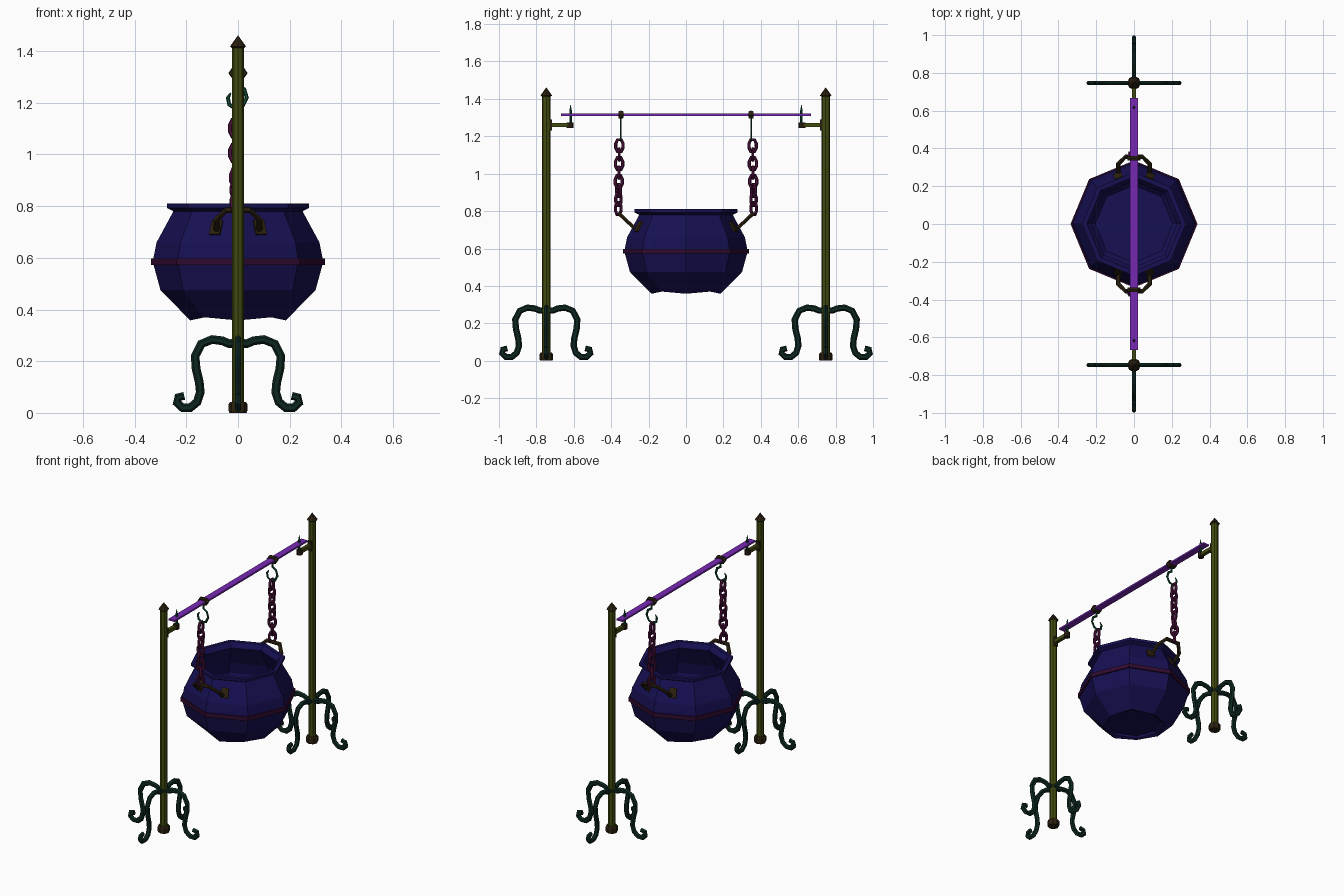
import bpy, bmesh
from math import cos, sin, pi, radians
from mathutils import Vector, Matrix

if "Cube" in bpy.data.objects:
    bpy.data.objects.remove(bpy.data.objects["Cube"])


def material(name, rgb):
    m = bpy.data.materials.new(name)
    m.diffuse_color = (*rgb, 1)
    m.use_nodes = True
    m.node_tree.nodes["Principled BSDF"].inputs["Base Color"].default_value = m.diffuse_color
    return m


NAVY = material("navy_iron", (0.008, 0.005, 0.085))
OLIVE = material("olive_iron", (0.055, 0.07, 0.005))
GREEN = material("dark_green_iron", (0.004, 0.02, 0.015))
HOOK = material("hook_green", (0.006, 0.075, 0.035))
PURPLE = material("purple_bar", (0.19, 0.022, 0.46))
PLUM = material("plum_chain", (0.08, 0.006, 0.05))
BAND = material("band_maroon", (0.03, 0.003, 0.03))
BROWN = material("brown_iron", (0.025, 0.015, 0.005))


def finish(name, bm, mat):
    bmesh.ops.recalc_face_normals(bm, faces=bm.faces)
    me = bpy.data.meshes.new(name)
    bm.to_mesh(me)
    bm.free()
    me.materials.append(mat)
    ob = bpy.data.objects.new(name, me)
    bpy.context.collection.objects.link(ob)
    return ob


def box(name, centre, size, mat):
    bm = bmesh.new()
    bmesh.ops.create_cube(bm, size=1)
    bmesh.ops.transform(bm, matrix=Matrix.Translation(centre) @ Matrix.Diagonal((*size, 1)), verts=bm.verts)
    return finish(name, bm, mat)


def lathe(name, profile, mat, centre=(0, 0), sides=8, closed=False):
    # profile of (radius, z) spun about a vertical axis
    bm = bmesh.new()
    rings = []
    for r, z in profile:
        rings.append([bm.verts.new((centre[0] + r * cos(2 * pi * i / sides),
                                    centre[1] + r * sin(2 * pi * i / sides), z)) for i in range(sides)])
    pairs = list(zip(rings, rings[1:]))
    if closed:
        pairs.append((rings[-1], rings[0]))
    else:
        bm.faces.new(rings[0])
        bm.faces.new(rings[-1])
    for a, b in pairs:
        for i in range(sides):
            j = (i + 1) % sides
            bm.faces.new((a[i], a[j], b[j], b[i]))
    return finish(name, bm, mat)


def sweep(bm, path, normal, wide, deep, sides=6, closed=False, tip=1.0):
    # flat path with an elliptical section: wide in the path plane, deep along its normal
    pts = [Vector(p) for p in path]
    n = Vector(normal).normalized()
    count, rings = len(pts), []
    for k, p in enumerate(pts):
        if closed:
            t = pts[(k + 1) % count] - pts[k - 1]
        else:
            t = pts[min(k + 1, count - 1)] - pts[max(k - 1, 0)]
        side = t.normalized().cross(n)
        f = tip if (k == count - 1 and not closed) else 1
        rings.append([bm.verts.new(p + f * (side * wide * cos(2 * pi * i / sides) + n * deep * sin(2 * pi * i / sides)))
                      for i in range(sides)])
    for k in range(count if closed else count - 1):
        a, b = rings[k], rings[(k + 1) % count]
        for i in range(sides):
            j = (i + 1) % sides
            bm.faces.new((a[i], a[j], b[j], b[i]))
    if not closed:
        bm.faces.new(rings[0])
        bm.faces.new(rings[-1])


# Cauldron: eight-sided hollow pot, recessed under the base
pot = lathe("cauldron", [(0.163, 0.385), (0.168, 0.372), (0.185, 0.358), (0.30, 0.475), (0.33, 0.585), (0.315, 0.66),
                         (0.25, 0.78), (0.275, 0.793), (0.275, 0.81), (0.25, 0.81), (0.228, 0.78), (0.295, 0.655),
                         (0.31, 0.585), (0.28, 0.485), (0.205, 0.405)], NAVY)
# The base rim arches up between four low corners
for v in pot.data.vertices:
    if v.co.z < 0.365 and abs(v.co.x) > 0.05 and abs(v.co.y) > 0.05:
        v.co.z += 0.012
lathe("cauldron_band", [(0.31, 0.572), (0.336, 0.572), (0.336, 0.598), (0.31, 0.598)], BAND, closed=True)

# Crossbar
box("crossbar", (0, 0, 1.315), (0.042, 1.335, 0.011), PURPLE)

LEG = [(0, .27), (.035, .268), (.06, .279), (.10, .284), (.142, .267), (.166, .22), (.162, .17), (.150, .12),
       (.146, .08), (.158, .042), (.185, .020), (.215, .020), (.237, .04), (.232, .06), (.208, .066)]
HOOK_PATH = [(0, 1.31), (0, 1.268), (.024, 1.253), (.034, 1.22), (.018, 1.188), (-.01, 1.178),
             (-.034, 1.193), (-.039, 1.22), (-.028, 1.238)]
LINK_ANGLES = (0, 90, 0, 90, 10, 60, -40, 40)

for s, end in ((-1, "front"), (1, "back")):
    py = 0.747 * s
    # Post with foot collar and pointed cap
    lathe(end + "_post", [(0.023, 0.01), (0.023, 1.42)], OLIVE, (0, py))
    lathe(end + "_post_foot", [(0.033, 0), (0.036, 0.008), (0.036, 0.035), (0.03, 0.043)], BROWN, (0, py))
    lathe(end + "_post_cap", [(0.024, 1.412), (0.031, 1.418), (0.001, 1.46)], BROWN, (0, py))

    # Four scrolled legs
    bm = bmesh.new()
    for dx, dy in ((1, 0), (-1, 0), (0, 1), (0, -1)):
        sweep(bm, [(dx * r, py + dy * r, z) for r, z in LEG], (dy, -dx, 0), 0.017, 0.013, tip=0.9)
    finish(end + "_scroll_legs", bm, GREEN)

    # Bracket and the pin that holds the bar
    box(end + "_bracket_plate", (0, 0.723 * s, 1.26), (0.026, 0.012, 0.06), BROWN)
    box(end + "_bracket_arm", (0, 0.675 * s, 1.26), (0.022, 0.10, 0.022), OLIVE)
    lathe(end + "_bracket_socket", [(0.019, 1.244), (0.019, 1.275)], BROWN, (0, 0.62 * s))
    lathe(end + "_bar_pin", [(0.007, 1.27), (0.007, 1.335), (0.001, 1.368)], HOOK, (0, 0.617 * s))

    # Sliding clasp round the bar, and its hook
    cy = 0.348 * s
    bm = bmesh.new()
    clasp = [(.028, 0), (.019, .014), (-.019, .014), (-.028, 0), (-.019, -.014), (.019, -.014)]
    sweep(bm, [(x, cy, 1.315 + z) for x, z in clasp], (0, 1, 0), 0.009, 0.015, closed=True)
    finish(end + "_bar_clasp", bm, BROWN)
    bm = bmesh.new()
    sweep(bm, [(x, cy, z) for x, z in HOOK_PATH], (0, 1, 0), 0.008, 0.005, tip=0.4)
    finish(end + "_hook", bm, HOOK)

    # Chain of eight links
    bm = bmesh.new()
    outline = [(-.010, .032), (.010, .032), (.019, .012), (.019, -.012),
               (.010, -.032), (-.010, -.032), (-.019, -.012), (-.019, .012)]
    for k, deg in enumerate(LINK_ANGLES):
        a = radians(deg)
        d = Vector((sin(a), cos(a), 0))
        c = Vector((-0.011, cy + s * (0.008 + 0.006 * k / 7), 1.15 - 0.048 * k))
        sweep(bm, [c + d * u + Vector((0, 0, v)) for u, v in outline], (d.y, -d.x, 0), 0.009, 0.009, closed=True)
    finish(end + "_chain", bm, PLUM)

    # Pot handle with two mounting pads
    bm = bmesh.new()
    half = [(.083, .275, .71), (.083, .318, .748), (.045, .356, .785)]
    grip = half + [(-x, y, z) for x, y, z in reversed(half)]
    sweep(bm, [(x, y * s, z) for x, y, z in grip], (0, -0.66 * s, 0.75), 0.013, 0.011)
    finish(end + "_handle", bm, BROWN)
    for x in (-0.083, 0.083):
        pad = box(end + "_handle_pad", (0, 0, 0), (0.044, 0.02, 0.06), BROWN)
        pad.rotation_euler = (radians(28) * s, 0, radians(-22.5) * s * (1 if x > 0 else -1))
        pad.location = (x, 0.25 * s, 0.715)
